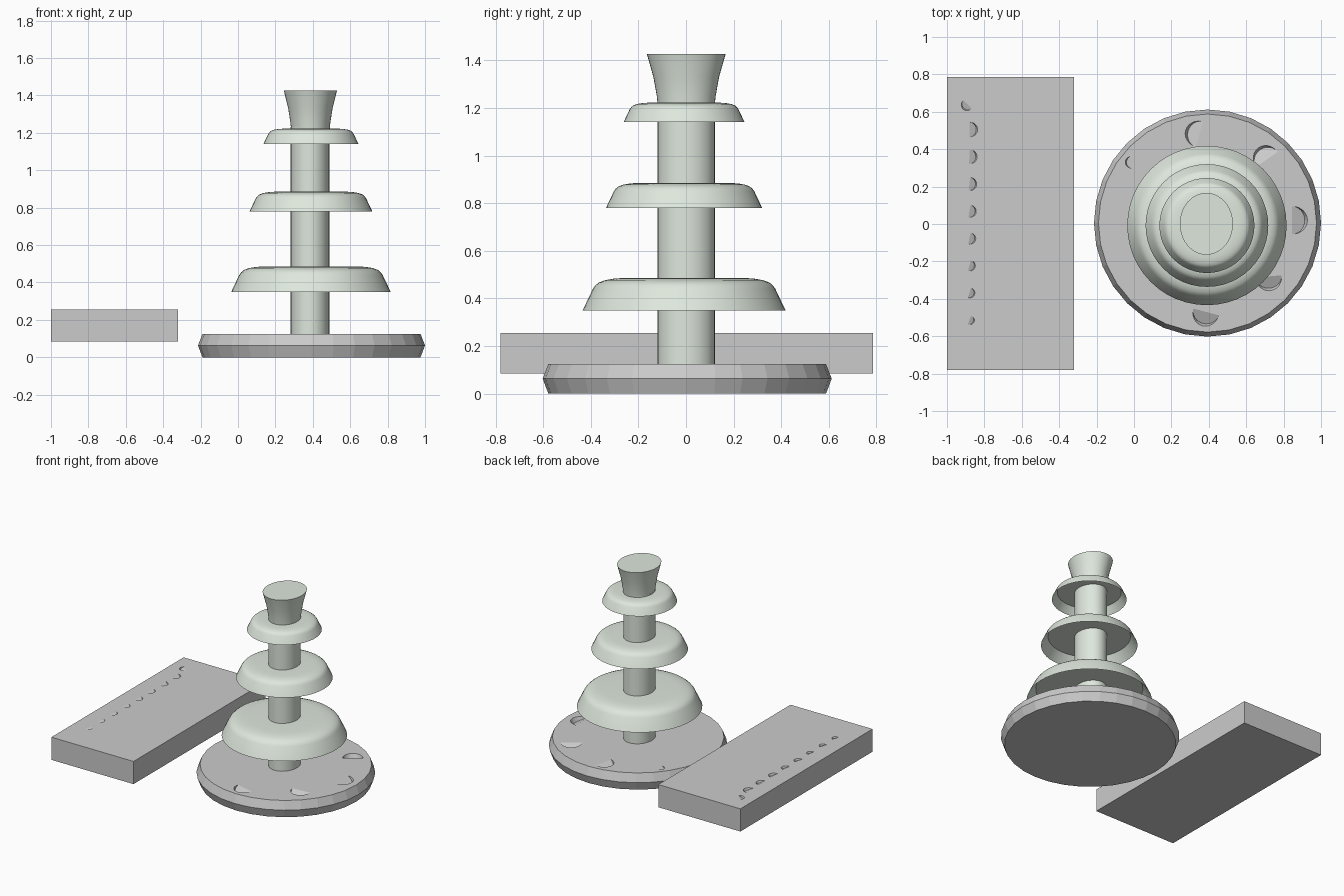
import bpy, bmesh
from math import cos, sin, pi, radians
from mathutils import Matrix, Vector

if "Cube" in bpy.data.objects:
    bpy.data.objects.remove(bpy.data.objects["Cube"])

tint = bpy.data.materials.new("pale_green_grey")
tint.diffuse_color = (0.73, 0.80, 0.72, 1)
tint.use_nodes = True
tint.node_tree.nodes["Principled BSDF"].inputs["Base Color"].default_value = tint.diffuse_color


def make(name, bm, loc=(0, 0, 0), mat=None, smooth=None):
    bmesh.ops.recalc_face_normals(bm, faces=bm.faces)
    me = bpy.data.meshes.new(name)
    bm.to_mesh(me)
    bm.free()
    ob = bpy.data.objects.new(name, me)
    ob.location = loc
    bpy.context.collection.objects.link(ob)
    if mat:
        me.materials.append(mat)
    if smooth:
        bpy.ops.object.select_all(action='DESELECT')
        ob.select_set(True)
        bpy.context.view_layer.objects.active = ob
        bpy.ops.object.shade_smooth_by_angle(angle=radians(smooth))
    return ob


def lathe(name, profile, n, loc, sx=1, sy=1, **kw):
    """Closed solid of revolution, first and last rings capped."""
    bm = bmesh.new()
    rings = [[bm.verts.new((r * sx * cos(2 * pi * i / n), r * sy * sin(2 * pi * i / n), z))
              for i in range(n)] for r, z in profile]
    for a, b in zip(rings, rings[1:]):
        for i in range(n):
            j = (i + 1) % n
            bm.faces.new((a[i], a[j], b[j], b[i]))
    bm.faces.new(rings[0])
    bm.faces.new(rings[-1])
    return make(name, bm, loc, **kw)


def carve(target, z, dents):
    """Cut tilted half-disc recesses (x, y, radius, heading of the deep side)."""
    bm = bmesh.new()
    h = 0.12
    for x, y, r, heading in dents:
        a, d = radians(25), radians(heading)
        normal = Vector((sin(a) * cos(d), sin(a) * sin(d), cos(a)))
        rot = normal.to_track_quat('Z', 'Y').to_matrix().to_4x4()
        m = Matrix.Translation((x, y, z)) @ rot @ Matrix.Translation((0, 0, h / 2))
        bmesh.ops.create_cone(bm, cap_ends=True, segments=24, radius1=r, radius2=r,
                              depth=h, matrix=m)
    cutter = make("recess_cutter", bm)
    cutter.hide_render = True
    mod = target.modifiers.new("recesses", 'BOOLEAN')
    mod.operation, mod.solver, mod.object = 'DIFFERENCE', 'EXACT', cutter
    bpy.context.view_layer.objects.active = target
    bpy.ops.object.modifier_apply(modifier=mod.name)
    bpy.data.objects.remove(cutter)


# round basin base with a bevelled, faceted rim and six recesses
base = lathe("round_base", [(0.583, 0), (0.607, 0.063), (0.583, 0.125)], 32, (0.393, 0.005, 0))
carve(base, 0.125, [
    (0.35, 0.48, 0.07, 165), (0.71, 0.345, 0.07, 125), (0.845, 0.02, 0.075, 0),
    (0.72, -0.28, 0.07, -85), (0.385, -0.47, 0.07, -105), (-0.01, 0.33, 0.033, 180)])

# side slab with a row of small recesses
bm = bmesh.new()
bmesh.ops.create_cube(bm, size=1, matrix=Matrix.Translation((-0.66, 0.0025, 0.17))
                      @ Matrix.Diagonal((0.68, 1.565, 0.17, 1)))
slab = make("side_slab", bm)
row = [(-0.88, 0.505 - 0.1455 * i, 0.04 - 0.0022 * i, -3 * i) for i in range(8)]
carve(slab, 0.255, [(-0.89, 0.64, 0.032, 225)] + row)

# slightly oval column and flared crown
OVAL = dict(sx=0.103, sy=0.12)
lathe("column", [(1, 0.11), (1, 1.23)], 40, (0.385, 0.001, 0), mat=tint, smooth=30, **OVAL)
lathe("flared_crown", [(1, 1.215), (1.03, 1.25), (1.15, 1.33), (1.38, 1.427)], 40,
      (0.387, 0.001, 0), mat=tint, smooth=30, **OVAL)

# three hollow, domed tiers: flat ceiling, inner wall, rim, rounded shoulder, flat top
for name, r, z0, z1 in (("lower_tier", 0.426, 0.35, 0.486), ("middle_tier", 0.328, 0.78, 0.885),
                        ("upper_tier", 0.254, 1.14, 1.222)):
    h = z1 - z0
    prof = [(0.1, 0.66), (0.855, 0.66), (1, 0), (0.9, 0.66), (0.875, 0.77), (0.84, 0.86),
            (0.78, 0.93), (0.7, 0.975), (0.6, 1), (0.1, 0.97)]
    lathe(name, [(p * r, z0 + q * h) for p, q in prof], 48, (0.39, -0.008, 0),
          mat=tint, smooth=35)
